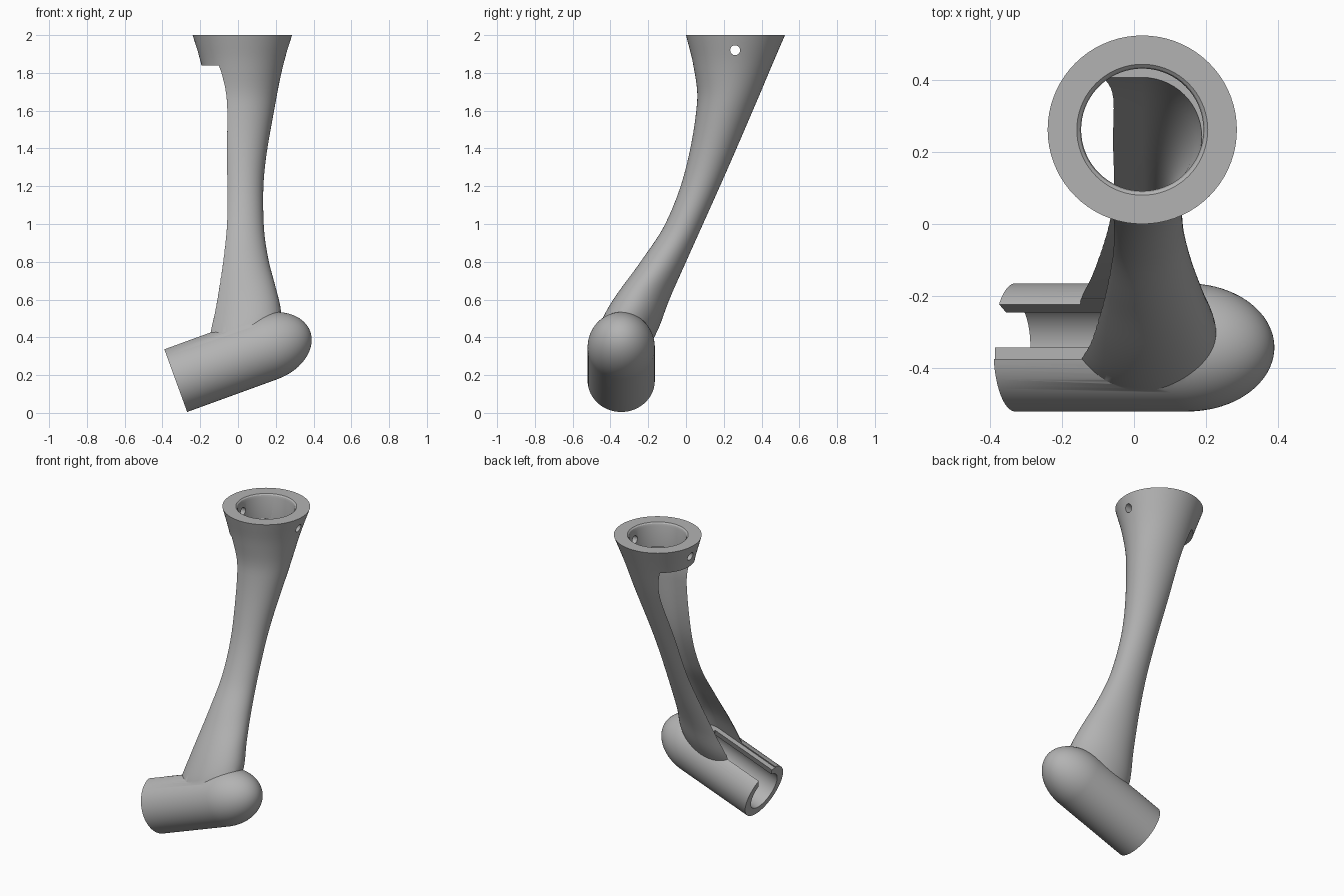
import bpy, bmesh, math
from mathutils import Matrix, Vector

cube = bpy.data.objects.get("Cube")
if cube:
    bpy.data.objects.remove(cube, do_unlink=True)

TILT = math.radians(20)
TUBE_R, BORE_R, TUBE_LEN = 0.178, 0.123, 0.51
TUBE_END = Vector((-0.33, -0.343, 0.172))
CX = 0.023

grey = bpy.data.materials.new("plain grey")
grey.use_nodes = True
grey.diffuse_color = (0.45, 0.45, 0.45, 1)
grey.node_tree.nodes["Principled BSDF"].inputs["Base Color"].default_value = grey.diffuse_color

# Arm sections: height, y centre, y radius, x radius, channel radius
SECTIONS = [
    (0.36, -0.34, 0.145, 0.20, 0.08),
    (0.46, -0.30, 0.157, 0.205, 0.085),
    (0.60, -0.235, 0.145, 0.178, 0.09),
    (0.80, -0.12, 0.12, 0.137, 0.08),
    (1.00, -0.01, 0.10, 0.113, 0.07),
    (1.28, 0.105, 0.11, 0.117, 0.08),
    (1.65, 0.217, 0.158, 0.177, 0.14),
    (1.84, 0.247, 0.208, 0.216, 0.17),
    (2.00, 0.262, 0.262, 0.263, 0.17),
]


def section_at(z):
    """Smooth interpolation between the arm sections."""
    n = len(SECTIONS)
    i = max(k for k in range(n - 1) if SECTIONS[k][0] <= z + 1e-6)
    a, b = SECTIONS[i], SECTIONS[i + 1]
    p, q = SECTIONS[max(i - 1, 0)], SECTIONS[min(i + 2, n - 1)]
    h = b[0] - a[0]
    t = (z - a[0]) / h
    out = []
    for k in range(1, 5):
        ma = (b[k] - p[k]) / (b[0] - p[0]) * h
        mb = (q[k] - a[k]) / (q[0] - a[0]) * h
        out.append((2*t**3 - 3*t**2 + 1)*a[k] + (t**3 - 2*t**2 + t)*ma
                   + (3*t**2 - 2*t**3)*b[k] + (t**3 - t**2)*mb)
    return out


def loft(name, rings):
    """Closed solid through rings of equal point count."""
    bm = bmesh.new()
    rows = [[bm.verts.new(p) for p in ring] for ring in rings]
    n = len(rows[0])
    for lo, hi in zip(rows, rows[1:]):
        for i in range(n):
            bm.faces.new((lo[i], lo[(i+1) % n], hi[(i+1) % n], hi[i]))
    bm.faces.new(rows[0][::-1])
    bm.faces.new(rows[-1])
    bmesh.ops.recalc_face_normals(bm, faces=bm.faces)
    mesh = bpy.data.meshes.new(name)
    bm.to_mesh(mesh)
    bm.free()
    mesh.materials.append(grey)
    obj = bpy.data.objects.new(name, mesh)
    bpy.context.collection.objects.link(obj)
    return obj


def lathe(name, profile, matrix, n=72):
    """Solid of revolution about local z from (radius, height) pairs."""
    return loft(name, [[matrix @ Vector((r*math.cos(2*math.pi*i/n), r*math.sin(2*math.pi*i/n), h))
                        for i in range(n)] for r, h in profile])


def lean(x, z):
    """Low sections follow the slope of the socket."""
    w = min(max((1.0 - z) / 0.5, 0), 1)
    return z + math.tan(TILT) * (x - CX) * w * w * (3 - 2*w)


def arm_ring(z, n=72):
    yc, ry, rx, _ = section_at(z)
    pts = []
    for i in range(n):
        a = 2 * math.pi * i / n
        x = CX + rx * math.cos(a)
        pts.append((x, yc + ry * math.sin(a), lean(x, z)))
    return pts


def channel_ring(z, n=28):
    """U shape, open toward the -x side."""
    yc, _, _, r = section_at(z)
    flat = [(CX + r*math.cos(a), yc + r*math.sin(a))
            for a in (math.pi * (i/n - 0.5) for i in range(n + 1))]
    flat += [(-0.4, yc + r), (-0.4, yc - r)]
    return [(x, y, lean(x, z)) for x, y in flat]


def steps(lo, hi, n):
    return [lo + (hi - lo) * i / n for i in range(n + 1)]


def combine(target, tool, operation):
    mod = target.modifiers.new(tool.name, 'BOOLEAN')
    mod.operation, mod.solver, mod.object = operation, 'EXACT', tool
    tool.hide_render = True
    bpy.context.view_layer.objects.active = target
    bpy.ops.object.modifier_apply(modifier=mod.name)
    bpy.data.objects.remove(tool, do_unlink=True)


# Flared arm
holder = loft("arm_and_socket", [arm_ring(z) for z in steps(0.36, 2.0, 48)])

# Socket with a rounded nose, lying along the tilted axis
axis = Matrix.Translation(TUBE_END) @ Matrix.Rotation(math.pi/2 - TILT, 4, 'Y')
nose = [(TUBE_R*math.cos(a), TUBE_LEN + 0.248*math.sin(a)) for a in steps(0, 1.55, 20)]
combine(holder, lathe("socket", [(TUBE_R, 0)] + nose, axis), 'UNION')

# Hollows: socket bore, arm channel and top ring bore
combine(holder, lathe("socket_bore", [(BORE_R, -0.1), (BORE_R, 0.5)], axis), 'DIFFERENCE')
combine(holder, loft("arm_channel", [channel_ring(z) for z in steps(0.475, 1.84, 40)]), 'DIFFERENCE')
lip = [(0.17, 1.8), (0.17, 1.98), (0.174, 1.993), (0.182, 2.0), (0.182, 2.05)]
combine(holder, lathe("ring_bore", lip, Matrix.Translation((CX, 0.262, 0))), 'DIFFERENCE')

# Slot along the socket, turned toward the arm
slot_frame = (Matrix.Translation(TUBE_END) @ Matrix.Rotation(-TILT, 4, 'Y')
              @ Matrix.Rotation(math.radians(-22), 4, 'X'))
HALF = 0.062
slot = [[slot_frame @ Vector((x, s*HALF, z)) for s, z in ((-1, 0), (1, 0), (1, 0.23), (-1, 0.23))]
        for x in (-0.15, 0.44)]
combine(holder, loft("socket_slot", slot), 'DIFFERENCE')

# Screw hole across the top ring
across = Matrix.Translation((0, 0.26, 1.92)) @ Matrix.Rotation(math.pi/2, 4, 'Y')
combine(holder, lathe("screw_hole", [(0.026, -0.5), (0.026, 0.5)], across, 32), 'DIFFERENCE')

# Smooth shading with sharp creases
bpy.ops.object.select_all(action='DESELECT')
holder.select_set(True)
bpy.context.view_layer.objects.active = holder
bpy.ops.object.shade_smooth_by_angle(angle=math.radians(30))
